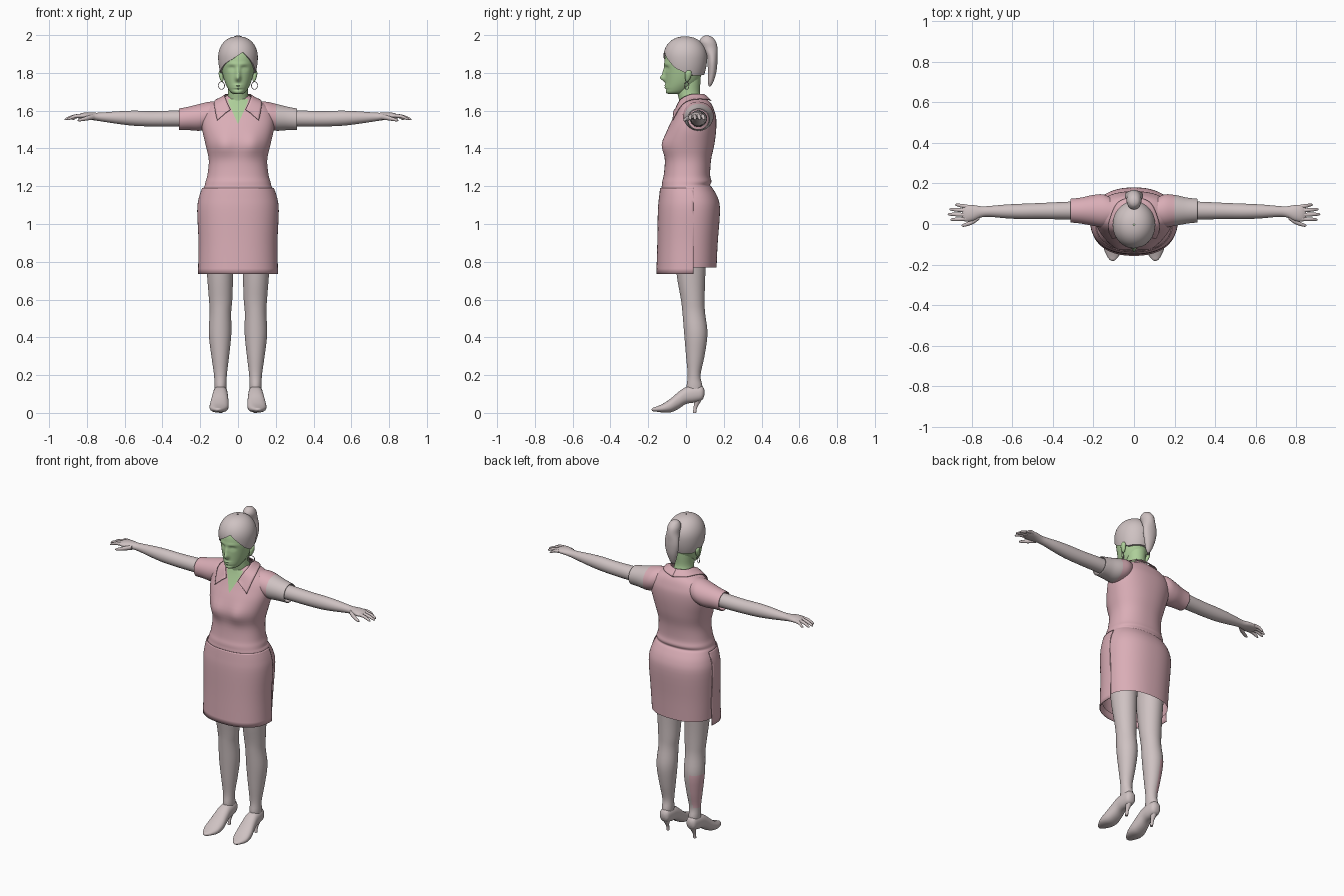
import bpy, bmesh, math
from mathutils import Vector
from mathutils.bvhtree import BVHTree


def material(name, rgb):
    m = bpy.data.materials.new(name)
    m.diffuse_color = (*rgb, 1)
    return m


GREY = material("pale grey pink", (0.62, 0.54, 0.54))
PINK = material("dress pink", (0.70, 0.42, 0.47))
GREEN = material("face green", (0.42, 0.62, 0.32))


def catmull(rows, sub):
    """Smooth interpolation through a list of equal-length tuples."""
    out = []
    for i in range(len(rows) - 1):
        p0, p1 = rows[max(i - 1, 0)], rows[i]
        p2, p3 = rows[i + 1], rows[min(i + 2, len(rows) - 1)]
        for k in range(sub):
            t = k / sub
            out.append(tuple(0.5 * (2 * b + (c - a) * t + (2 * a - 5 * b + 4 * c - d) * t * t
                                    + (3 * b - a - 3 * c + d) * t ** 3)
                             for a, b, c, d in zip(p0, p1, p2, p3)))
    return out + [tuple(rows[-1])]


def finish(name, grid, mats, closed=True, cap=False, cut_y=None, thick=0, rule=None):
    """Skin a grid of points into a smooth object."""
    bm = bmesh.new()
    vs = [[bm.verts.new(p) for p in row] for row in grid]
    n = len(vs[0])
    for a, b in zip(vs, vs[1:]):
        for j in range(n if closed else n - 1):
            k = (j + 1) % n
            bm.faces.new((a[j], a[k], b[k], b[j]))
    if cap:
        bm.faces.new(vs[0])
        bm.faces.new(vs[-1])
    if cut_y is not None:
        bmesh.ops.bisect_plane(bm, geom=bm.verts[:] + bm.edges[:] + bm.faces[:],
                               plane_co=(0, cut_y, 0), plane_no=(0, 1, 0), clear_outer=True)
    bmesh.ops.remove_doubles(bm, verts=bm.verts[:], dist=1e-5)
    bmesh.ops.recalc_face_normals(bm, faces=bm.faces[:])
    if rule:
        for f in bm.faces:
            f.material_index = rule(f.calc_center_median())
    me = bpy.data.meshes.new(name)
    bm.to_mesh(me)
    bm.free()
    for m in mats:
        me.materials.append(m)
    me.shade_smooth()
    me.set_sharp_from_angle(angle=math.radians(50))
    ob = bpy.data.objects.new(name, me)
    bpy.context.collection.objects.link(ob)
    if thick:
        mod = ob.modifiers.new("thickness", 'SOLIDIFY')
        mod.thickness, mod.offset = thick, 0
    return ob


def tube(name, rows, axis, mats, s=1, seg=32, sub=4, n=2.0, cap=True, warp=None, **kw):
    """Loft of superellipses; rows = (along axis, centre a, centre b, radius a, radius b)."""
    grid = []
    for t, ca, cb, ra, rb in catmull(rows, sub):
        ring = []
        for j in range(seg):
            w = 2 * math.pi * (j + .5) / seg
            c, d = math.cos(w), math.sin(w)
            a = ca + max(ra, .001) * math.copysign(abs(c) ** (2 / n), c)
            b = cb + max(rb, .001) * math.copysign(abs(d) ** (2 / n), d)
            p = Vector({'X': (t, a, b), 'Y': (a, t, b), 'Z': (a, b, t)}[axis])
            if warp:
                p = warp(p)
            p.x *= s
            ring.append(p)
        grid.append(ring)
    return finish(name, grid, mats, cap=cap, **kw)


def bump(v, mid, sig):
    return math.exp(-((v - mid) / sig) ** 2)


def slab(rows, grow=0):
    """(z, half width, front y, back y) -> tube rows."""
    return [(z, 0, (f + b) / 2, w + grow, (b - f) / 2 + grow) for z, w, f, b in rows]


# Dress body
def bust(p):
    if p.y < 0.02:
        p.y -= .014 * bump(abs(p.x), .075, .045) * bump(p.z, 1.42, .06)
    return p


skirt = [(.77, .195, -.143, .162), (.9, .202, -.145, .168), (1.07, .209, -.142, .18),
         (1.14, .2, -.136, .168), (1.19, .183, -.13, .14)]
top = [(1.205, .176, -.128, .128), (1.225, .172, -.126, .135), (1.26, .162, -.118, .128),
       (1.34, .155, -.112, .133), (1.42, .172, -.122, .15), (1.5, .19, -.098, .16),
       (1.56, .194, -.07, .16), (1.6, .182, -.052, .15), (1.635, .145, -.038, .135),
       (1.66, .09, -.03, .112), (1.68, .06, -.02, .09)]
dress = tube("dress", slab(skirt + top), 'Z', [PINK], seg=64, n=2.3, cap=False, warp=bust)
tube("skirt_front_panel", slab([(.735, .205, -.15, .17)] + skirt[1:], .005), 'Z', [PINK],
     seg=96, n=2.3, cap=False, cut_y=.04, thick=.004)
surface = BVHTree.FromPolygons([v.co for v in dress.data.vertices],
                               [p.vertices for p in dress.data.polygons])

# V neckline: thin plate lying on the chest
grid = []
for i in range(15):
    z = 1.53 + .13 * i / 14
    half = min(.001 + (z - 1.53) * .45, .052)
    row = []
    for j in range(9):
        x = half * (j / 4 - 1)
        loc, nor, _, _ = surface.ray_cast(Vector((x, -1, z)), Vector((0, 1, 0)))
        row.append(loc + Vector((0, -.004, .001)))
    grid.append(row)
finish("neck_opening", grid, [GREEN], closed=False)

# Folded collar
inner = catmull([(0, .09, 1.69), (.05, .065, 1.69), (.066, .02, 1.68), (.056, -.03, 1.64),
                 (.04, -.06, 1.605)], 6)
outer = catmull([(0, .128, 1.645), (.075, .1, 1.648), (.112, .03, 1.645), (.12, -.04, 1.6),
                 (.115, -.085, 1.555)], 6)
for s, side in ((1, "left"), (-1, "right")):
    grid = []
    for a, b in zip(inner, outer):
        row = []
        for k in range(7):
            p = Vector(a).lerp(Vector(b), k / 6)
            loc, nor, _, _ = surface.find_nearest(p)
            if k > 2 or (p - loc).dot(nor) < .008:
                p = loc + nor * .009
            row.append((p.x * s, p.y, p.z))
        grid.append(row)
    finish("collar_" + side, grid, [PINK], closed=False, thick=.004)

# Neck and head
tube("neck", [(1.58, 0, .03, .06, .055), (1.66, 0, .022, .057, .06), (1.7, 0, .014, .053, .06),
              (1.76, 0, .017, .056, .06), (1.84, 0, .02, .06, .06)], 'Z', [GREEN])


def face(p):
    if p.y < -.03:
        x, z = abs(p.x), p.z
        k = .026 * bump(z, 1.772, .016) + .014 * bump(z, 1.8, .026)       # nose
        d = k * bump(x, 0, .013)
        d -= .011 * bump(x, .033, .017) * bump(z, 1.824, .012)            # eye sockets
        d += .006 * bump(x, .033, .011) * bump(z, 1.821, .007)            # eyelids
        d += .004 * bump(x, .03, .03) * bump(z, 1.846, .009)              # brows
        d += .007 * bump(x, 0, .02) * (bump(z, 1.734, .005) + bump(z, 1.721, .005))  # lips
        d -= .004 * bump(x, 0, .03) * bump(z, 1.712, .006)
        p.y -= d
    return p


tube("head", slab([(1.688, .018, -.092, -.03), (1.695, .036, -.105, 0), (1.715, .052, -.108, .03),
                   (1.75, .069, -.108, .065), (1.8, .083, -.11, .085), (1.85, .09, -.114, .092),
                   (1.9, .088, -.107, .09), (1.95, .07, -.08, .07), (1.975, .03, -.04, .03)]),
     'Z', [GREEN], seg=96, sub=7, warp=face)

# Hair cap, with the hairline height set around the head
LINE = [(-180, 1.79), (-120, 1.785), (-90, 1.80), (-65, 1.82), (-40, 1.85), (-10, 1.88),
        (15, 1.91), (35, 1.875), (62, 1.825), (90, 1.80), (120, 1.785), (180, 1.79)]


def hairline(deg):
    for (a, za), (b, zb) in zip(LINE, LINE[1:]):
        if a <= deg <= b:
            return za + (zb - za) * (deg - a) / (b - a)


hz, rz = 1.883, .11
grid = []
for i in range(26):
    row = []
    for j in range(72):
        deg = -180 + j * 5
        zl = hairline(deg)
        phi = math.acos((zl - hz) / rz) * (.01 + .99 * min(i, 24) / 24)
        z = hz + rz * math.cos(phi)
        r = math.sin(phi) if z > hz else 1 - .22 * ((hz - z) / rz) ** 2
        r = r ** .88 * (.86 if i == 25 else 1)
        w = math.radians(deg)
        row.append((.105 * r * math.sin(w), -.004 - .116 * r * math.cos(w), z))
    grid.append(row)
finish("hair", grid, [GREY])
tube("ponytail", [(1.998, 0, .11, .006, .008), (1.99, 0, .112, .024, .026), (1.965, 0, .115, .036, .044),
                  (1.93, 0, .127, .037, .04), (1.89, 0, .138, .044, .029), (1.85, 0, .14, .045, .026),
                  (1.8, 0, .138, .035, .022), (1.75, 0, .13, .019, .014), (1.728, 0, .125, .004, .004)],
     'Z', [GREY])

# Parts made once for each side
for s, side in ((1, "left"), (-1, "right")):
    tube("ear_" + side, [(1.752, .083, .004, .003, .004), (1.765, .086, .008, .009, .012),
                         (1.79, .09, .012, .012, .018), (1.808, .091, .014, .01, .014),
                         (1.815, .09, .014, .002, .004)], 'Z', [GREEN], s, seg=16)
    bpy.ops.mesh.primitive_torus_add(location=(s * .088, .004, 1.733), major_radius=.02,
                                     minor_radius=.002, major_segments=24, minor_segments=6,
                                     rotation=(math.pi / 2, 0, s * .6))
    ring = bpy.context.object
    ring.name = "earring_" + side
    ring.data.materials.append(GREY)
    ring.data.shade_smooth()

    # Sleeve: the left one is grey past the shoulder seam
    tube("sleeve_" + side, [(.1, .06, 1.59, .06, .055), (.15, .065, 1.577, .078, .068),
                            (.2, .067, 1.565, .074, .069), (.26, .066, 1.559, .062, .06),
                            (.313, .066, 1.554, .056, .055)], 'X', [PINK, GREY], s, cap=False,
         thick=.005, sub=6, rule=lambda c: int(c.x > .2))

    # Arm and palm
    tube("arm_" + side, [(.2, .066, 1.558, .046, .045), (.32, .066, 1.558, .044, .043),
                         (.45, .064, 1.557, .04, .041), (.55, .062, 1.56, .038, .04),
                         (.63, .062, 1.563, .034, .034), (.71, .062, 1.566, .027, .025),
                         (.75, .06, 1.568, .027, .021), (.79, .055, 1.572, .038, .019),
                         (.825, .053, 1.572, .042, .016), (.848, .055, 1.569, .036, .009)],
         'X', [GREY], s)
    # Fingers: root y, tip y, tip x
    for k, (y0, y1, x1) in enumerate(((.086, .094, .882), (.066, .072, .91),
                                      (.045, .048, .918), (.025, .022, .905))):
        tube(f"finger_{side}_{k + 1}", [(.82, y0, 1.573, .01, .011),
                                        ((.82 + x1) / 2, (y0 + y1) / 2, 1.57, .0095, .0095),
                                        (x1 - .01, y1, 1.557, .007, .007),
                                        (x1, y1, 1.553, .002, .002)], 'X', [GREY], s, seg=12)
    tube("thumb_" + side, [(.76, .035, 1.567, .012, .014), (.79, .015, 1.562, .014, .013),
                           (.82, 0, 1.555, .01, .01), (.84, -.006, 1.55, .008, .007),
                           (.85, -.008, 1.548, .002, .002)], 'X', [GREY], s, seg=12)

    # Leg: a pink patch on the outer back of the right calf
    tube("leg_" + side, [(1, .1, .02, .085, .1), (.74, .095, .026, .07, .077),
                         (.6, .092, .036, .062, .063), (.53, .093, .041, .057, .06),
                         (.42, .095, .052, .06, .062), (.3, .094, .049, .047, .049),
                         (.2, .093, .043, .034, .034), (.14, .093, .045, .032, .042),
                         (.09, .093, .045, .028, .036)], 'Z', [GREY, PINK], s,
         rule=lambda c: int(c.x < -.1 and c.y > .04 and .2 < c.z < .43))

    # High-heeled shoe
    tube("shoe_" + side, [(.098, .093, .108, .012, .012), (.085, .093, .105, .03, .037),
                          (.045, .093, .1, .037, .045), (0, .094, .092, .04, .045),
                          (-.04, .096, .066, .045, .045), (-.08, .099, .04, .05, .037),
                          (-.12, .102, .026, .047, .024), (-.155, .104, .02, .031, .014),
                          (-.175, .105, .018, .016, .009), (-.182, .105, .018, .004, .003)],
         'Y', [GREY], s, n=2.3)
    tube("heel_" + side, [(0, .093, .045, .009, .009), (.03, .093, .05, .009, .01),
                          (.06, .093, .06, .016, .018), (.1, .093, .066, .03, .028)],
         'Z', [GREY], s, seg=16)
